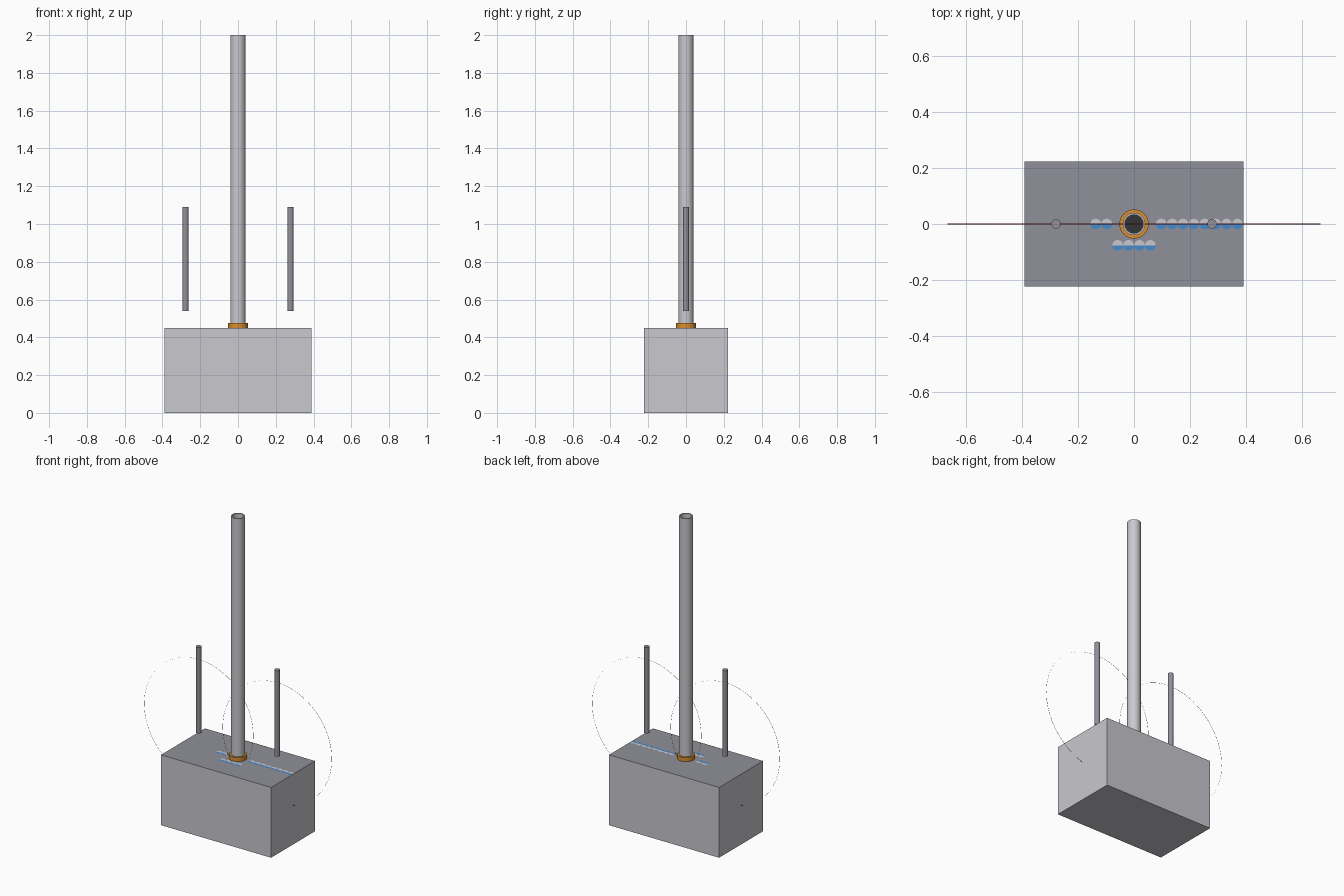
import bpy, bmesh
from math import radians, pi, cos, sin
from mathutils import Matrix, Vector

old = bpy.data.objects.get("Cube")
if old:
    bpy.data.objects.remove(old, do_unlink=True)


def material(name, r, g, b):
    m = bpy.data.materials.new(name)
    m.use_nodes = True
    m.diffuse_color = (r, g, b, 1)
    bsdf = next(n for n in m.node_tree.nodes if n.type == 'BSDF_PRINCIPLED')
    bsdf.inputs["Base Color"].default_value = (r, g, b, 1)
    return m


light = material("light grey", 0.58, 0.58, 0.62)
dark = material("dark grey", 0.28, 0.28, 0.32)
orange = material("orange", 0.68, 0.27, 0.03)
blue = material("blue", 0.06, 0.26, 0.62)
red = material("red", 0.7, 0.04, 0.04)
black = material("near black", 0.035, 0.035, 0.035)


def finish(name, bm, mats, smooth=False):
    mesh = bpy.data.meshes.new(name)
    bm.normal_update()
    bm.to_mesh(mesh)
    bm.free()
    for m in mats:
        mesh.materials.append(m)
    obj = bpy.data.objects.new(name, mesh)
    bpy.context.collection.objects.link(obj)
    if smooth:
        bpy.ops.object.select_all(action='DESELECT')
        obj.select_set(True)
        bpy.context.view_layer.objects.active = obj
        bpy.ops.object.shade_smooth_by_angle(angle=radians(35))
    return obj


def rod(name, radius, z0, z1, mat, x=0.0, sides=32):
    bm = bmesh.new()
    bmesh.ops.create_cone(bm, cap_ends=True, segments=sides, radius1=radius,
                          radius2=radius, depth=z1 - z0,
                          matrix=Matrix.Translation((x, 0, (z0 + z1) / 2)))
    return finish(name, bm, [mat], True)


def tube(name, profile, mats, sides=32):
    """Spin a closed (radius, height) profile round the z axis."""
    bm = bmesh.new()
    verts = [bm.verts.new((r, 0, z)) for r, z in profile]
    edges = [bm.edges.new((verts[i - 1], verts[i])) for i in range(len(verts))]
    bmesh.ops.spin(bm, geom=verts + edges, cent=(0, 0, 0), axis=(0, 0, 1),
                   angle=2 * pi, steps=sides, use_merge=True)
    bmesh.ops.remove_doubles(bm, verts=bm.verts, dist=1e-5)
    bmesh.ops.recalc_face_normals(bm, faces=bm.faces)
    return finish(name, bm, mats, True)


# Base box with a darker lid face
WIDTH, DEPTH, TOP = 0.78, 0.444, 0.45
bm = bmesh.new()
bmesh.ops.create_cube(bm, size=1, matrix=Matrix.Translation((0, 0, TOP / 2))
                      @ Matrix.Diagonal((WIDTH, DEPTH, TOP, 1)))
bm.normal_update()
for f in bm.faces:
    f.material_index = int(f.normal.z > 0.5)
finish("base_box", bm, [light, dark])

# Hollow mast, its dark bore floor and the collar at its foot
tube("mast", [(0.033, TOP), (0.04, TOP), (0.04, 2.0), (0.033, 2.0)], [light])
rod("mast_bore_floor", 0.033, TOP, TOP + 0.01, black)
tube("mast_collar", [(0.04, TOP), (0.052, TOP), (0.052, 0.476), (0.04, 0.476)], [orange])

# Side rods, each with a hair-thin ring standing around it
for side, x in (("right", -0.278), ("left", 0.278)):
    rod(side + "_side_rod", 0.017, 0.54, 1.09, dark, x, 24)
    bm = bmesh.new()
    bmesh.ops.create_cone(bm, cap_ends=False, segments=96, radius1=0.386,
                          radius2=0.386, depth=0.002,
                          matrix=Matrix.Translation((x, 0, 0.62))
                          @ Matrix.Rotation(pi / 2, 4, 'X'))
    finish(side + "_ring", bm, [red], True)


# Two-tone round indicator plates on the lid
def indicator(name, x, y, radius=0.019, steps=12):
    bm = bmesh.new()
    for index, start in ((0, 0), (1, pi)):
        arc = [start + pi * i / steps for i in range(steps + 1)]
        face = bm.faces.new([bm.verts.new((x + radius * cos(a), y + radius * sin(a), TOP + 0.001))
                             for a in arc])
        face.material_index = index
    finish(name, bm, [light, blue])


STEP = 0.0388
back_row = [-3.5, -2.5] + [2.5 + i for i in range(8)]
front_row = [-1.5, -0.5, 0.5, 1.5]
for label, row, y in (("back", back_row, 0.0), ("front", front_row, -0.076)):
    for i, k in enumerate(row):
        indicator(f"{label}_indicator_{i + 1}", k * STEP, y)
